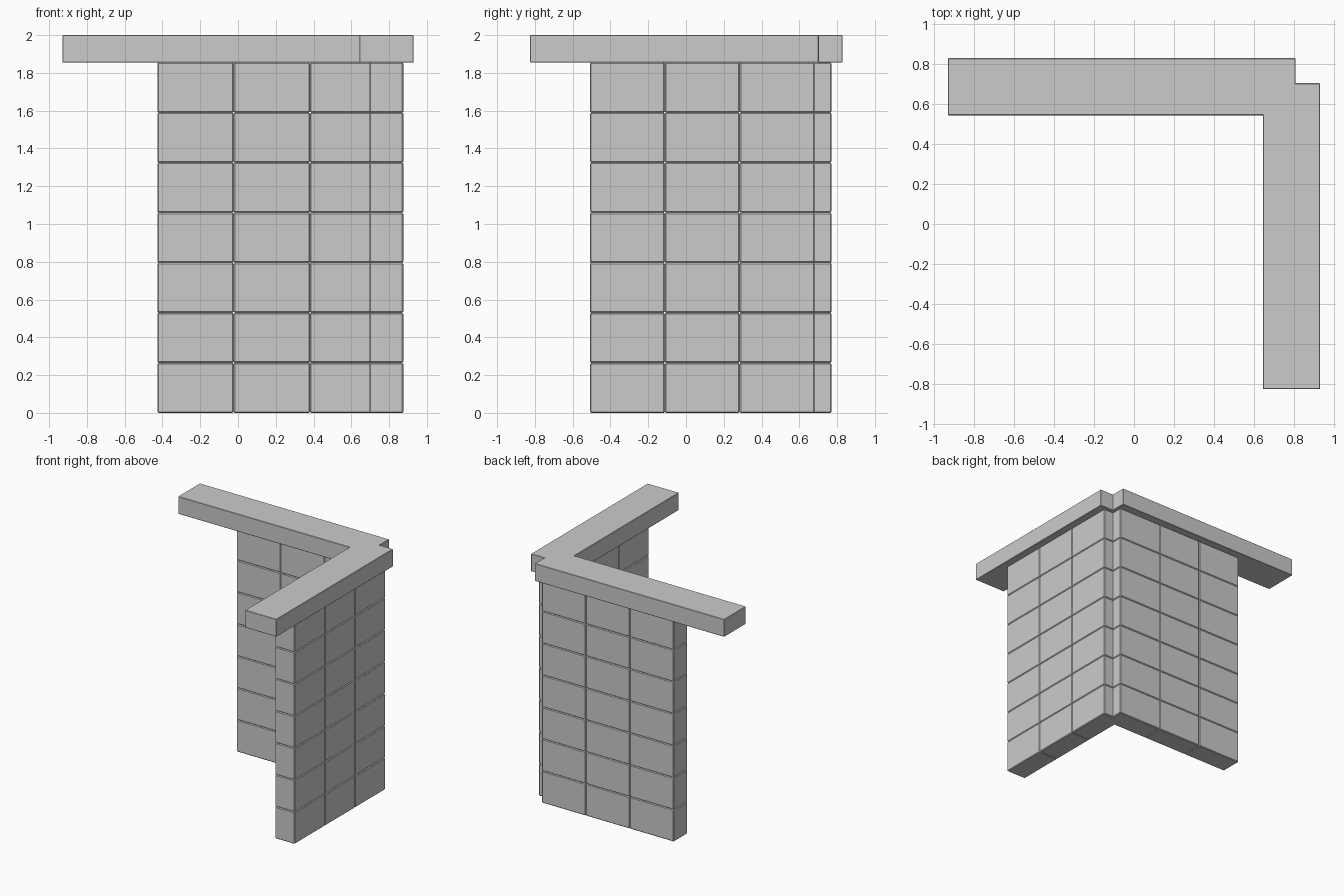
import bpy

# Remove the default cube
default = bpy.data.objects.get("Cube")
if default:
    bpy.data.objects.remove(default, do_unlink=True)


def make_material(name, rgb):
    mat = bpy.data.materials.new(name)
    mat.use_nodes = True
    color = (*rgb, 1.0)
    mat.diffuse_color = color
    mat.node_tree.nodes["Principled BSDF"].inputs["Base Color"].default_value = color
    return mat


GREY = make_material("light grey", (0.6, 0.6, 0.6))


def box(name, low, high, bevel):
    """Axis-aligned box between two corners with a small chamfer."""
    center = [(a + b) / 2 for a, b in zip(low, high)]
    bpy.ops.mesh.primitive_cube_add(size=1, location=center)
    obj = bpy.context.object
    obj.name = name
    obj.scale = [b - a for a, b in zip(low, high)]
    bpy.ops.object.transform_apply(location=False, rotation=False, scale=True)
    obj.data.materials.append(GREY)
    mod = obj.modifiers.new("chamfer", "BEVEL")
    mod.width = bevel
    mod.segments = 1
    return obj


ROWS, COLUMNS = 7, 3
TOP = 1.855              # top of the walls, underside of the cap
ROW = TOP / ROWS
CHAMFER = 0.006

# Walls meeting at the rear left corner, laid in stacked blocks
BACK_X, BACK_Y = (-0.427, 0.785), (0.59, 0.77)
SIDE_X, SIDE_Y = (0.695, 0.875), (-0.508, 0.68)
back_step = (BACK_X[1] - BACK_X[0]) / COLUMNS
side_step = (SIDE_Y[1] - SIDE_Y[0]) / COLUMNS

for row in range(ROWS):
    z0, z1 = row * ROW, (row + 1) * ROW
    for col in range(COLUMNS):
        x0 = BACK_X[0] + col * back_step
        box(f"back_wall_block_{row}_{col}", (x0, BACK_Y[0], z0),
            (x0 + back_step, BACK_Y[1], z1), CHAMFER)
        y0 = SIDE_Y[0] + col * side_step
        box(f"side_wall_block_{row}_{col}", (SIDE_X[0], y0, z0),
            (SIDE_X[1], y0 + side_step, z1), CHAMFER)

# Overhanging cap beams
box("back_cap_beam", (-0.93, 0.543, TOP), (0.807, 0.828, 2.0), 0.003)
box("side_cap_beam", (0.643, -0.825, TOP), (0.93, 0.703, 2.0), 0.003)
